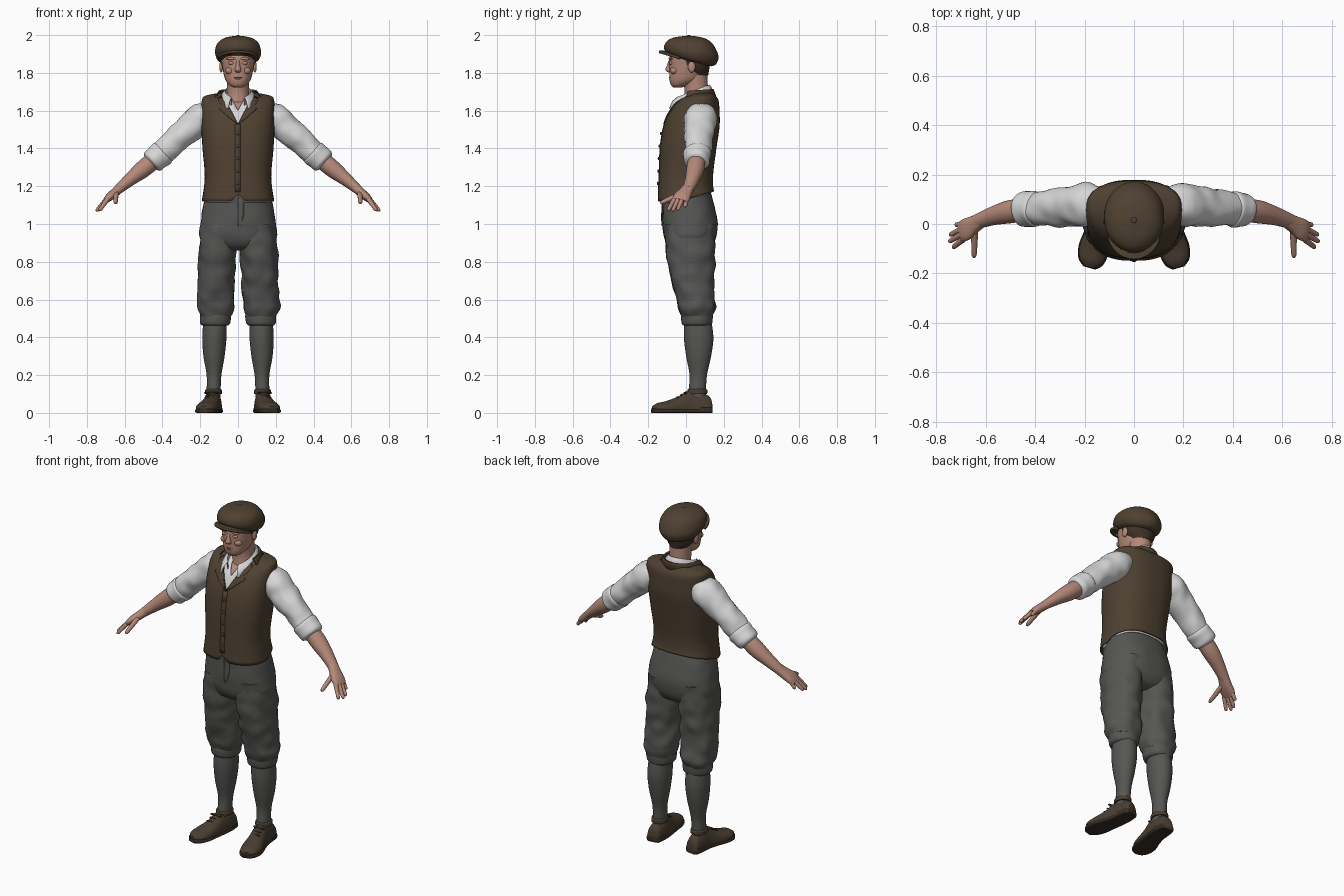
import bpy, bmesh, math
from mathutils import Vector, Matrix, noise

if "Cube" in bpy.data.objects:
    bpy.data.objects.remove(bpy.data.objects["Cube"])


def material(name, *rgb):
    m = bpy.data.materials.new(name)
    m.use_nodes = True
    m.diffuse_color = (*rgb, 1)
    m.node_tree.nodes["Principled BSDF"].inputs["Base Color"].default_value = (*rgb, 1)
    return m


skin = material("skin", .46, .25, .19)
lips = material("lips", .3, .13, .1)
hair = material("hair", .05, .032, .022)
linen = material("white linen", .68, .68, .68)
tweed = material("brown tweed", .078, .053, .031)
wool = material("grey wool", .092, .095, .088)
leather = material("brown leather", .068, .047, .03)
rubber = material("dark sole", .035, .026, .019)


def make(name, bm, mat, thick=0):
    bmesh.ops.recalc_face_normals(bm, faces=bm.faces)
    mesh = bpy.data.meshes.new(name)
    bm.to_mesh(mesh)
    bm.free()
    mesh.materials.append(mat)
    ob = bpy.data.objects.new(name, mesh)
    bpy.context.collection.objects.link(ob)
    if thick:
        mod = ob.modifiers.new("thickness", 'SOLIDIFY')
        mod.thickness, mod.offset = thick, 0
    bpy.context.view_layer.objects.active = ob
    ob.select_set(True)
    bpy.ops.object.shade_smooth_by_angle(angle=math.radians(50))
    ob.select_set(False)
    return ob


def smooth(sections, steps=5):
    """Catmull-Rom resampling of (x, y, z, half width, half depth) rows."""
    pts = [sections[0], *sections, sections[-1]]
    out = []
    for p, q, r, s in zip(pts, pts[1:], pts[2:], pts[3:]):
        for i in range(steps):
            t = i / steps
            out.append([b + t * (c - a + t * (2 * a - 5 * b + 4 * c - d + t * (3 * (b - c) + d - a))) / 2
                        for a, b, c, d in zip(p, q, r, s)])
    return out + [list(sections[-1])]


def skin_rows(bm, rows, closed):
    vs = [[bm.verts.new(p) for p in row] for row in rows]
    n = len(vs[0])
    for a, b in zip(vs, vs[1:]):
        for i in range(n if closed else n - 1):
            j = (i + 1) % n
            bm.faces.new((a[i], a[j], b[j], b[i]))
    return vs


def loft_mesh(sections, side=1, axis=None, p=2, n=32, fold=0, floor=None, cap=True):
    """Rings lie flat when axis is None, else square to the path."""
    rings = smooth(sections)
    mid = [Vector((side * r[0], r[1], r[2])) for r in rings]
    rows = []
    for i, r in enumerate(rings):
        u, v = Vector((1, 0, 0)), Vector((0, 1, 0))
        if axis:
            t = (mid[min(i + 1, len(mid) - 1)] - mid[max(i - 1, 0)]).normalized()
            u = Vector(axis)
            u = (u - t * u.dot(t)).normalized()
            v = t.cross(u)
        row = []
        for k in range(n):
            c, s = math.cos(math.tau * k / n), math.sin(math.tau * k / n)
            d = u * math.copysign(abs(c) ** (2 / p), c) * r[3] + v * math.copysign(abs(s) ** (2 / p), s) * r[4]
            pt = mid[i] + d
            pt += d.normalized() * fold * noise.noise(pt * 16)
            if floor is not None:
                pt.z = max(pt.z, floor)
            row.append(pt)
        rows.append(row)
    bm = bmesh.new()
    vs = skin_rows(bm, rows, True)
    if cap:
        bm.faces.new(vs[0])
        bm.faces.new(vs[-1])
    return bm


def loft(name, mat, sections, *args, **kw):
    return make(name, loft_mesh(sections, *args, **kw), mat)


def ball(name, mat, loc, size):
    bm = bmesh.new()
    bmesh.ops.create_uvsphere(bm, u_segments=16, v_segments=10, radius=1,
                              matrix=Matrix.Translation(loc) @ Matrix.Diagonal((*size, 1)))
    return make(name, bm, mat)


# Torso layers: bare chest, shirt and waistcoat share one form
BODY = [(0, 0, 1.13, .186, .145), (0, 0, 1.25, .172, .139), (0, .012, 1.4, .184, .145),
        (0, .03, 1.52, .19, .144), (0, .046, 1.6, .19, .127), (0, .064, 1.65, .188, .105),
        (0, .08, 1.675, .172, .075), (0, .085, 1.69, .1, .05)]
POWER = 2.5
SLOPE = 1.9


def torso(name, mat, inset, v_bottom=None, thick=0):
    rows = [(x, y, z - inset / 2, a - inset, b - inset) for x, y, z, a, b in BODY]
    bm = loft_mesh(rows, p=POWER, n=64, cap=not thick)
    for v in bm.verts:  # hem: raised at the back, notched at the front
        w = max(0, (1.2 - v.co.z) / .07)
        lift = .04 * v.co.y / .14 if v.co.y > 0 else .035 * max(0, 1 - abs(v.co.x) / .035) - .01
        v.co.z += w * lift
    if v_bottom:
        for s in (1, -1):
            bmesh.ops.bisect_plane(bm, geom=bm.verts[:] + bm.edges[:] + bm.faces[:],
                                   plane_co=(0, 0, v_bottom), plane_no=(-s * SLOPE, 0, 1))
        gone = []
        for f in bm.faces:
            c = f.calc_center_median()
            if c.y < .08 and c.z - v_bottom > SLOPE * abs(c.x):
                gone.append(f)
        bmesh.ops.delete(bm, geom=gone, context='FACES')
    return make(name, bm, mat, thick)


torso("chest", skin, .022)
torso("shirt_body", linen, .012, 1.6, .004)
torso("waistcoat", tweed, 0, 1.53, .008)


def front_y(x, z, form=BODY):
    r = min(smooth(form, 20), key=lambda q: abs(q[2] - z))
    return r[1] - r[4] * (1 - min(1, abs(x) / r[3]) ** POWER) ** (1 / POWER)


def plate(name, mat, rows, lift=.006, thick=.006):
    """Thin plate laid on the front of the torso from rows of (x, z)."""
    bm = bmesh.new()
    skin_rows(bm, [[(x, front_y(x, z) - lift, z) for x, z in row] for row in rows], False)
    return make(name, bm, mat, thick)


# Waistcoat lapels, overlapping front edge and buttons
LAPEL = [(0, .004), (.25, .024), (.45, .038), (.6, .05), (.63, .028), (.75, .034), (.92, .03)]
for side, s in (("left", 1), ("right", -1)):
    plate(side + "_lapel", tweed,
          [[(s * (.084 * t + w * k / 4), 1.53 + .16 * t - w * k / 12) for k in range(5)] for t, w in LAPEL])
plate("waistcoat_front_edge", tweed,
      [[(-.016, 1.17 + .03 * i), (.012, 1.17 + .03 * i)] for i in range(13)], .004, .005)
for i in range(5):
    z = 1.215 + .066 * i
    ball("button_%d" % (i + 1), leather, (0, front_y(0, z) - .008, z), (.009, .006, .009))


def collar(name, mat, rows, span):
    """Rows of (half width, half depth, back z, front z, forward lean)."""
    ring = []
    for rx, ry, back, front, lean in rows:
        row = []
        for k in range(33):
            a = span * (k / 16 - 1)
            f = (1 - math.cos(a)) / 2
            row.append((rx * math.sin(a), .045 + ry * math.cos(a) - lean * f, back + (front - back) * f))
        ring.append(row)
    bm = bmesh.new()
    skin_rows(bm, ring, False)
    make(name, bm, mat, .006)


collar("shirt_collar", linen, [(.064, .074, 1.69, 1.62, .03), (.068, .08, 1.735, 1.665, .025),
                               (.084, .09, 1.72, 1.645, .04), (.1, .095, 1.69, 1.605, .055)], 2.6)
collar("waistcoat_collar", tweed, [(.09, .085, 1.705, 1.69, .03), (.1, .1, 1.712, 1.695, .03),
                                   (.122, .112, 1.675, 1.67, .04)], 1.75)

# Neck, head and face
loft("neck", skin, [(0, .055, 1.62, .068, .07), (0, .055, 1.7, .058, .062), (0, .045, 1.8, .062, .068)])
loft("head", skin, [(0, -.045, 1.722, .022, .02), (0, -.032, 1.735, .046, .047), (0, -.01, 1.76, .065, .077),
                    (0, .004, 1.795, .076, .092), (0, .01, 1.84, .084, .1), (0, .015, 1.89, .088, .1),
                    (0, .02, 1.95, .06, .07)], p=2.2)
loft("hair", hair, [(0, .055, 1.785, .055, .062), (0, .045, 1.82, .083, .078),
                    (0, .036, 1.86, .094, .092), (0, .03, 1.9, .092, .1)])
loft("nose", skin, [(0, -.082, 1.865, .01, .01), (0, -.087, 1.84, .011, .014), (0, -.089, 1.815, .017, .02),
                    (0, -.085, 1.803, .012, .01)], n=16)
plate_z = 1.772
ball("upper_lip", lips, (0, -.083, plate_z + .004), (.024, .007, .004))
ball("lower_lip", lips, (0, -.082, plate_z - .004), (.019, .008, .005))
ball("chin", skin, (0, -.058, 1.742), (.024, .02, .017))
for side, s in (("left", 1), ("right", -1)):
    ball(side + "_ear", skin, (s * .089, .03, 1.832), (.01, .02, .03))
    ball(side + "_eyelid", skin, (s * .034, -.078, 1.852), (.017, .011, .01))
    ball(side + "_cheek", skin, (s * .042, -.062, 1.812), (.026, .022, .02))
    ball(side + "_brow", skin, (s * .035, -.08, 1.875), (.028, .012, .008))

# Flat cap: tilted soft crown, peak and top button
bm = loft_mesh([(0, .03, 1.86, .092, .106), (0, .03, 1.875, .112, .128), (0, .028, 1.91, .123, .144),
                (0, .022, 1.955, .11, .126), (0, .018, 1.984, .074, .085), (0, .015, 1.996, .02, .02)],
               n=40, fold=.003)
for v in bm.verts:
    v.co.z -= 1.7 * (2 - v.co.z) * (v.co.y - .03)
make("cap_crown", bm, tweed)
bm = bmesh.new()
rows = []
for r in (.55, .7, .85, .95, 1):
    rows.append([(.108 * r * math.cos(a), -.03 - .113 * r * math.sin(a), 1.878 + .034 * math.sin(a))
                 for a in (math.pi * k / 24 for k in range(25))])
skin_rows(bm, rows, False)
make("cap_peak", bm, tweed, .014)
ball("cap_button", tweed, (0, .015, 1.995), (.012, .012, .005))

# Trouser seat and fly
SEAT = [(0, 0, 1.2, .155, .12), (0, .005, 1.15, .172, .13), (0, .012, 1.1, .184, .137),
        (0, .022, 1, .2, .147), (0, .022, .93, .205, .137), (0, .022, .88, .17, .11), (0, .022, .86, .1, .07)]
loft("trouser_seat", wool, SEAT, p=2.4, n=48, fold=.004)
bm = bmesh.new()
skin_rows(bm, [[(x, front_y(x, z, SEAT) - .003, z) for x in (0, .016, .032 - .3 * max(0, 1.05 - z))]
               for z in (1.14, 1.11, 1.08, 1.05, 1.02, .99)], False)
make("trouser_fly", bm, wool, .005)

# Limbs, built once for each side
SHOE = [(.128, .137, .022, .05), (.129, .125, .038, .085), (.13, .07, .045, .115), (.135, .02, .046, .122),
        (.148, -.04, .051, .088), (.163, -.1, .058, .064), (.174, -.15, .047, .052), (.181, -.176, .02, .035)]
FINGERS = {"little": ((.69, .002, 1.135), (.722, -.004, 1.09)), "ring": ((.697, -.02, 1.13), (.747, -.045, 1.073)),
           "middle": ((.698, -.042, 1.128), (.75, -.072, 1.068)), "index": ((.692, -.062, 1.13), (.734, -.096, 1.07)),
           "thumb": ((.645, -.02, 1.165), (.648, -.136, 1.11))}
Y = (0, 1, 0)
X = (1, 0, 0)
for side, s in (("left", 1), ("right", -1)):
    loft(side + "_sleeve", linen, [(.12, .085, 1.585, .06, .06), (.19, .08, 1.56, .088, .082),
                                   (.25, .072, 1.51, .083, .077), (.32, .066, 1.45, .076, .071),
                                   (.38, .063, 1.395, .069, .065), (.43, .06, 1.35, .06, .058)], s, Y, fold=.009)
    loft(side + "_rolled_cuff", linen, [(.39, .062, 1.385, .058, .056), (.4, .062, 1.376, .072, .069),
                                        (.425, .06, 1.355, .07, .068), (.452, .058, 1.332, .067, .065),
                                        (.462, .057, 1.323, .05, .05)], s, Y, fold=.006)
    loft(side + "_forearm", skin, [(.42, .06, 1.36, .045, .046), (.5, .05, 1.293, .047, .046),
                                   (.57, .033, 1.237, .038, .035), (.635, .01, 1.182, .03, .025)], s, Y)
    loft(side + "_palm", skin, [(.62, .015, 1.195, .03, .025), (.65, -.003, 1.168, .036, .024),
                                (.68, -.022, 1.143, .044, .021), (.702, -.033, 1.122, .04, .014)], s, Y, p=2.4)
    for finger, (root, tip) in FINGERS.items():
        a, b = Vector(root), Vector(tip)
        r = .012 if finger == "thumb" else .0105
        loft("%s_%s_finger" % (side, finger), skin,
             [(*a.lerp(b, t), r * k, r * k) for t, k in ((0, 1.25), (.5, 1.05), (.88, .9), (1, .4))],
             s, X if finger == "thumb" else Y, n=12)
    loft(side + "_trouser_leg", wool, [(.1, .022, 1, .09, .135), (.106, .022, .9, .1, .13), (.112, .027, .8, .097, .126),
                                       (.116, .035, .7, .097, .111), (.121, .05, .6, .099, .099),
                                       (.121, .056, .55, .096, .097), (.12, .058, .51, .08, .082)],
         s, p=2.2, fold=.012)
    loft(side + "_knee_band", wool, [(.12, .058, .535, .075, .075), (.12, .058, .515, .083, .084),
                                     (.12, .058, .475, .079, .081), (.12, .058, .462, .066, .07)], s, fold=.004)
    loft(side + "_sock", wool, [(.122, .062, .5, .06, .07), (.125, .067, .4, .064, .078), (.127, .067, .3, .056, .066),
                                (.127, .065, .2, .039, .046), (.129, .06, .12, .037, .046), (.13, .06, .07, .036, .045)], s)
    loft(side + "_shoe", leather, [(x, y, .025, w, h - .025) for x, y, w, h in SHOE], s, X, p=2.1, floor=.016)
    loft(side + "_sole", rubber, [(x, y - .002, .01, w + .005, .013) for x, y, w, h in SHOE], s, X, p=3, floor=0)
    loft(side + "_heel", rubber, [(x, y, .014, w + .004, .018) for x, y, w, h in SHOE[:3]], s, X, p=4, floor=0)
    loft(side + "_shoe_rim", leather, [(.13, .06, .1, .045, .052), (.13, .06, .12, .044, .053), (.13, .06, .126, .039, .047)], s)
    for i in range(3):  # laces
        y = -.005 - .02 * i
        ball("%s_lace_%d" % (side, i + 1), rubber, (s * (.142 + .005 * i), y, .105 - .012 * i), (.026, .006, .007))
    for k in (-1, 1):  # bow loops
        ball(side + "_bow_loop", rubber, (s * .142 + k * .02, -.004, .106), (.018, .009, .006))
